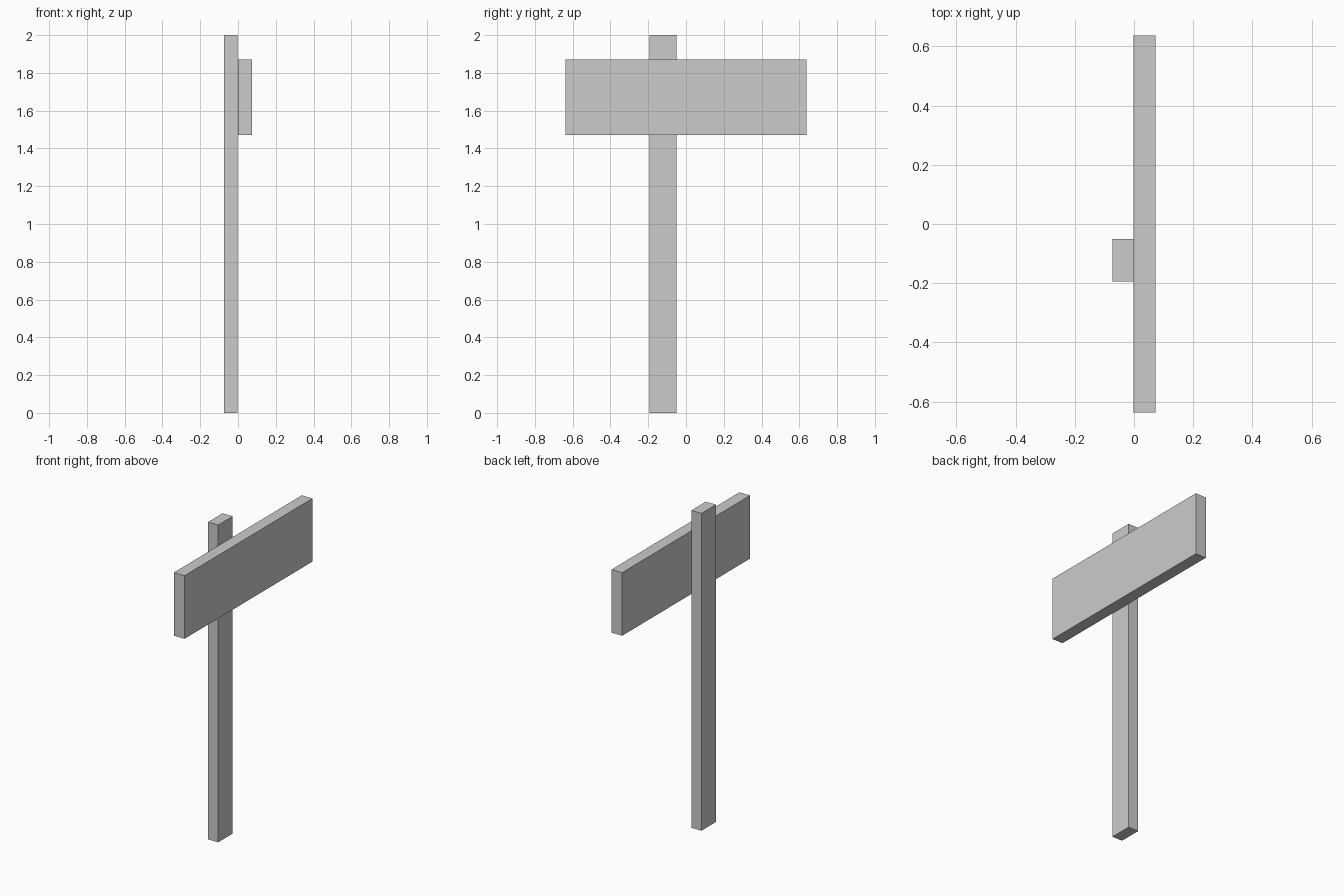
import bpy

if "Cube" in bpy.data.objects:
    bpy.data.objects.remove(bpy.data.objects["Cube"])


def box(name, lo, hi):
    """Flat-faced box spanning two opposite corners."""
    centre = [(a + b) / 2 for a, b in zip(lo, hi)]
    bpy.ops.mesh.primitive_cube_add(size=1, location=centre)
    obj = bpy.context.object
    obj.name = name
    obj.scale = [b - a for a, b in zip(lo, hi)]
    bpy.ops.object.transform_apply(location=False, rotation=False, scale=True)
    return obj


# Upright post, set slightly off centre behind the board
box("post", (-0.073, -0.194, 0.0), (-0.002, -0.05, 2.0))

# Wide board fixed to the face of the post
box("sign_board", (-0.001, -0.637, 1.472), (0.073, 0.637, 1.87))
